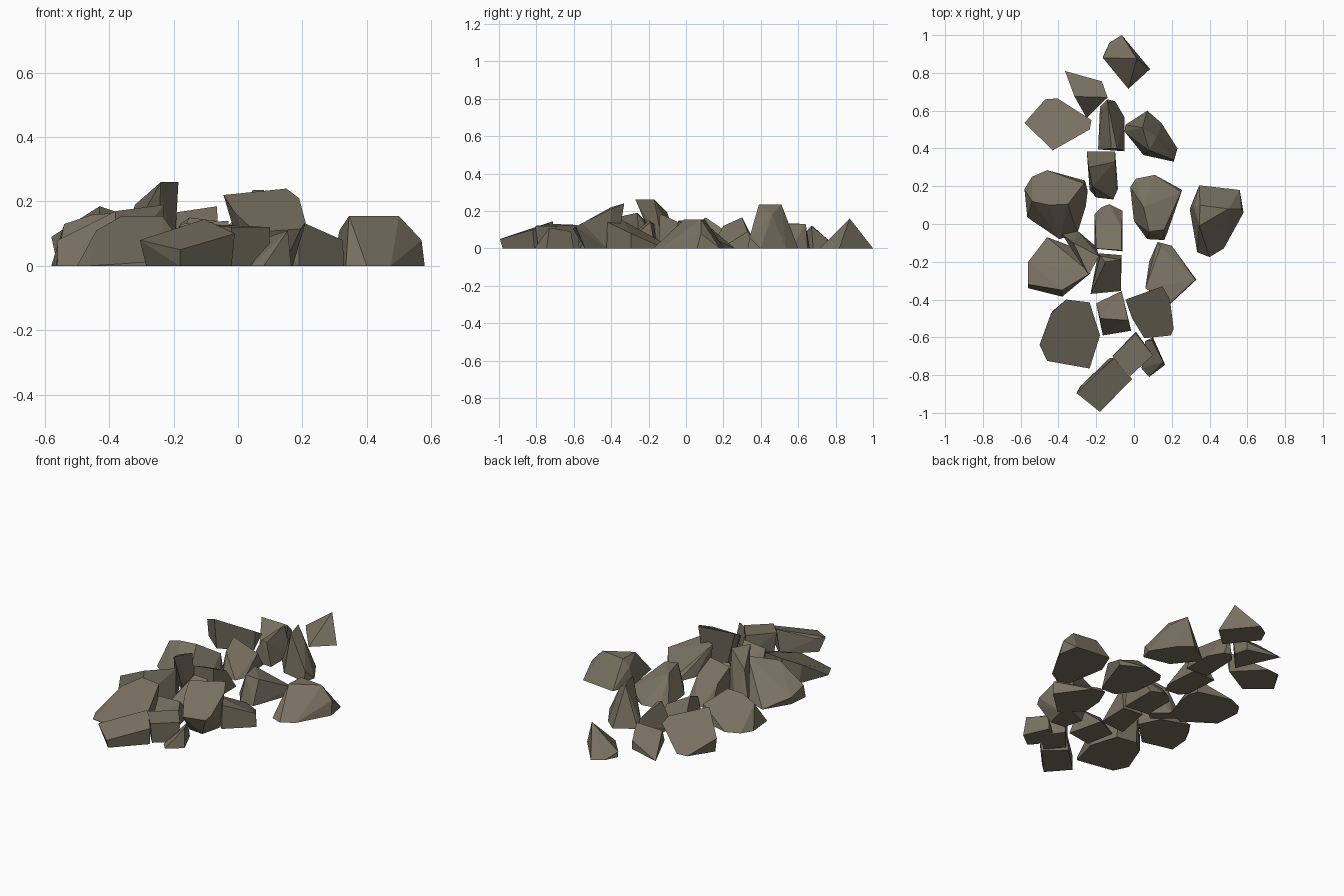
import bpy, bmesh, math

stone = bpy.data.materials.new("brown grey stone")
stone.diffuse_color = (0.19, 0.165, 0.12, 1)


def rock(name, base, top):
    """One faceted stone: hull of a ground outline and a few raised corners."""
    bm = bmesh.new()
    for x, y in base:
        bm.verts.new((x, y, 0))
    for p in top:
        bm.verts.new(p)
    bmesh.ops.convex_hull(bm, input=bm.verts[:])
    loose = [v for v in bm.verts if not v.link_faces]
    bmesh.ops.delete(bm, geom=loose, context='VERTS')
    bmesh.ops.dissolve_limit(bm, angle_limit=math.radians(6), verts=bm.verts[:], edges=bm.edges[:])
    bmesh.ops.recalc_face_normals(bm, faces=bm.faces[:])
    me = bpy.data.meshes.new(name)
    bm.to_mesh(me)
    bm.free()
    me.materials.append(stone)
    ob = bpy.data.objects.new(name, me)
    bpy.context.collection.objects.link(ob)


# Back group
rock("back_end_rock",
     [(-.065, 1), (-.13, .96), (-.165, .885), (-.03, .715), (.085, .82)],
     [(.015, .875, .16), (-.165, .88, .03)])
rock("back_left_wedge",
     [(-.365, .81), (-.17, .755), (-.15, .68), (-.25, .56)],
     [(-.315, .675, .12), (-.14, .67, .12), (-.17, .755, .05)])
rock("back_left_slab",
     [(-.56, .52), (-.47, .66), (-.405, .665), (-.25, .51), (-.43, .41)],
     [(-.58, .535, .09), (-.225, .55, .09), (-.235, .5, .12), (-.43, .39, .185)])
rock("back_narrow_rock",
     [(-.18, .62), (-.14, .66), (-.1, .65), (-.05, .565), (-.05, .385), (-.19, .395)],
     [(-.14, .64, .13), (-.12, .40, .14), (-.09, .40, .13), (-.17, .6, .07)])
rock("back_tall_rock",
     [(-.045, .525), (.07, .6), (.145, .535), (.23, .4), (.21, .33), (.05, .365), (-.05, .49)],
     [(.045, .51, .235), (.08, .39, .235), (.21, .34, .06), (.12, .46, .18)])

# Middle group
rock("middle_left_boulder",
     [(-.58, .185), (-.54, .25), (-.46, .285), (-.26, .23), (-.245, .175),
      (-.255, .095), (-.3, -.05), (-.395, -.08), (-.565, .035)],
     [(-.45, .1, .16), (-.35, .105, .165), (-.54, .12, .13), (-.265, .215, .09)])
rock("middle_small_ridge",
     [(-.25, .385), (-.1, .385), (-.085, .185), (-.11, .13), (-.2, .14), (-.235, .18)],
     [(-.24, .30, .165), (-.1, .33, .09), (-.22, .2, .12)])
rock("centre_small_ramp",
     [(-.17, .09), (-.13, .105), (-.06, .07), (-.06, -.145), (-.21, -.13), (-.21, .05)],
     [(-.065, -.14, .185), (-.2, -.13, .165), (-.065, -.02, .13), (-.205, -.01, .11)])
rock("centre_boulder",
     [(-.02, .195), (.01, .24), (.11, .26), (.255, .18), (.175, -.05), (.16, -.085), (.07, -.08), (0, .015)],
     [(.05, .09, .145), (.08, -.04, .15), (.16, -.03, .14), (.25, .17, .04)])
rock("right_boulder",
     [(.295, .08), (.345, .205), (.56, .18), (.58, .06), (.475, -.13), (.4, -.175), (.335, -.15)],
     [(.35, .1, .155), (.5, .08, .155), (.345, -.01, .155), (.315, .09, .11), (.57, .08, .08)])
rock("left_slab",
     [(-.55, -.22), (-.46, -.07), (-.3, -.13), (-.24, -.25), (-.38, -.385), (-.56, -.34)],
     [(-.56, -.2, .05), (-.56, -.32, .08), (-.38, -.35, .17), (-.23, -.26, .19)])
rock("leaning_shard",
     [(-.385, -.05), (-.3, -.035), (-.2, -.12), (-.25, -.16)],
     [(-.24, -.27, .26), (-.185, -.17, .26), (-.32, -.10, .19)])
rock("centre_front_small",
     [(-.19, -.155), (-.065, -.165), (-.07, -.355), (-.23, -.37), (-.2, -.3)],
     [(-.15, -.2, .15), (-.07, -.19, .14), (-.18, -.17, .13)])
rock("right_wedge",
     [(.08, -.2), (.125, -.095), (.2, -.115), (.33, -.295), (.19, -.425), (.07, -.33)],
     [(.19, -.42, .14), (.06, -.34, .15), (.325, -.295, .08), (.14, -.12, .03)])

# Front group
rock("front_tilted_slab",
     [(.02, -.42), (.14, -.37), (.17, -.42), (.14, -.54), (.05, -.53)],
     [(-.045, -.4, .22), (.15, -.33, .24), (.19, -.4, .21), (.21, -.555, .135),
      (.195, -.59, .115), (.055, -.605, .105), (-.01, -.5, .165)])
rock("front_left_slab",
     [(-.5, -.64), (-.43, -.46), (-.36, -.41), (-.24, -.43), (-.19, -.59), (-.235, -.765), (-.46, -.725)],
     [(-.44, -.475, .11), (-.36, -.4, .155), (-.235, -.415, .155), (-.18, -.59, .08), (-.235, -.765, .015)])
rock("front_small_ridge",
     [(-.2, -.42), (-.065, -.355), (-.015, -.565), (-.165, -.59)],
     [(-.18, -.5, .13), (-.03, -.51, .14)])
rock("front_block",
     [(-.1, -.695), (.01, -.57), (.095, -.695), (-.02, -.79)],
     [(-.115, -.7, .13), (.01, -.58, .125), (.1, -.695, .12), (-.02, -.805, .12)])
rock("front_end_block",
     [(-.285, -.86), (-.13, -.71), (-.02, -.81), (-.18, -.98)],
     [(-.305, -.895, .08), (-.27, -.845, .08), (-.105, -.71, .145), (-.01, -.82, .1), (-.18, -.995, .05)])
rock("front_right_chip",
     [(.06, -.62), (.1, -.6), (.165, -.745), (.08, -.81), (.04, -.765)],
     [(.155, -.73, .11), (.095, -.615, .09)])
